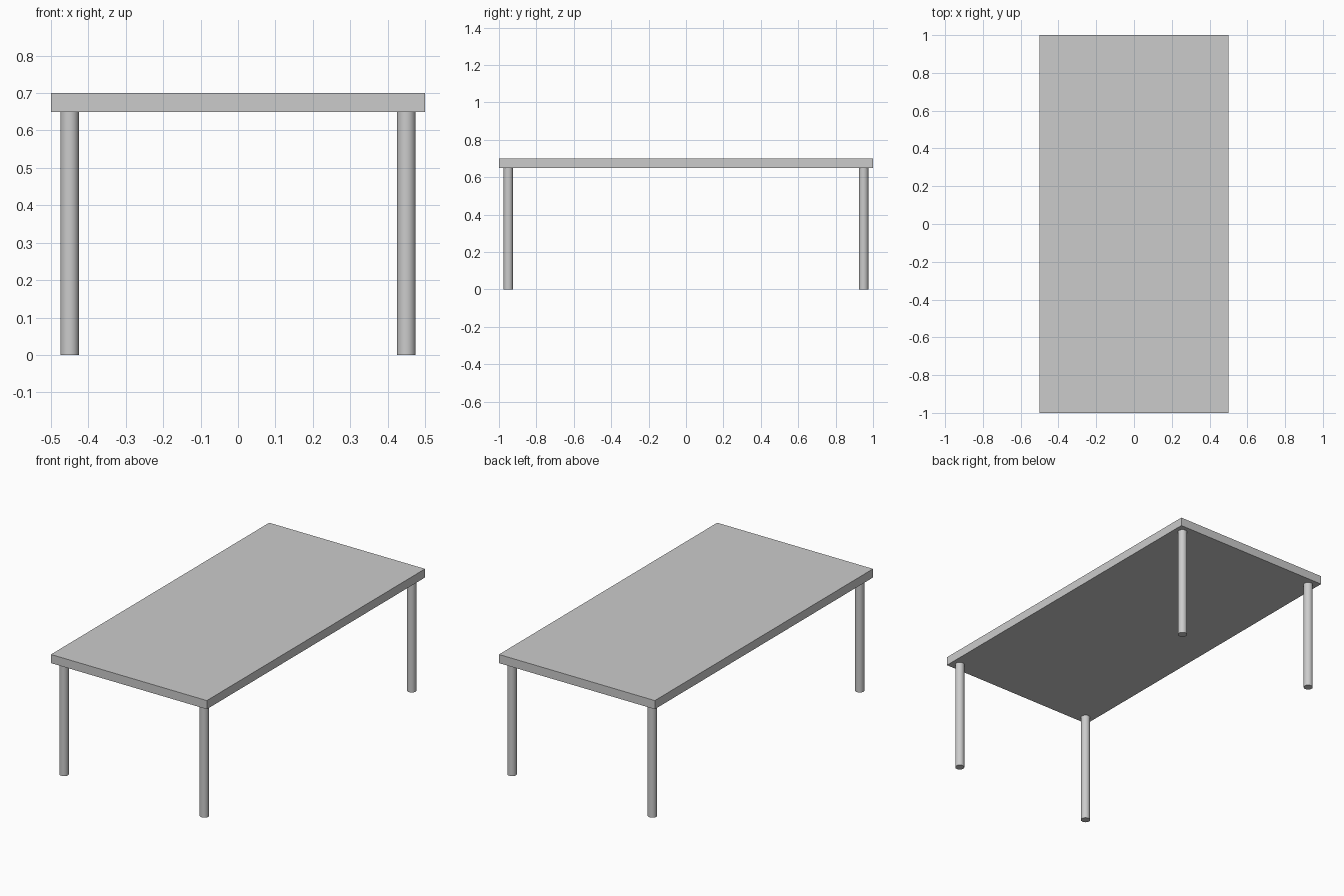
import bpy

if "Cube" in bpy.data.objects:
    bpy.data.objects.remove(bpy.data.objects["Cube"])

TOP_Z, THICK = 0.70, 0.05
LEG_R, LEG_X, LEG_Y = 0.025, 0.45, 0.95
LEG_H = TOP_Z - THICK

# Table top slab
bpy.ops.mesh.primitive_cube_add(size=1, location=(0, 0, TOP_Z - THICK / 2))
top = bpy.context.object
top.name = "table_top"
top.scale = (1.0, 2.0, THICK)
bpy.ops.object.transform_apply(location=False, rotation=False, scale=True)


def add_leg(name, x, y):
    bpy.ops.mesh.primitive_cylinder_add(vertices=32, radius=LEG_R, depth=LEG_H,
                                        location=(x, y, LEG_H / 2))
    bpy.context.object.name = name
    bpy.ops.object.shade_smooth_by_angle()


# Four round legs, one at each corner
for side_y, y in (("front", -LEG_Y), ("back", LEG_Y)):
    for side_x, x in (("left", -LEG_X), ("right", LEG_X)):
        add_leg(f"{side_y}_{side_x}_leg", x, y)
